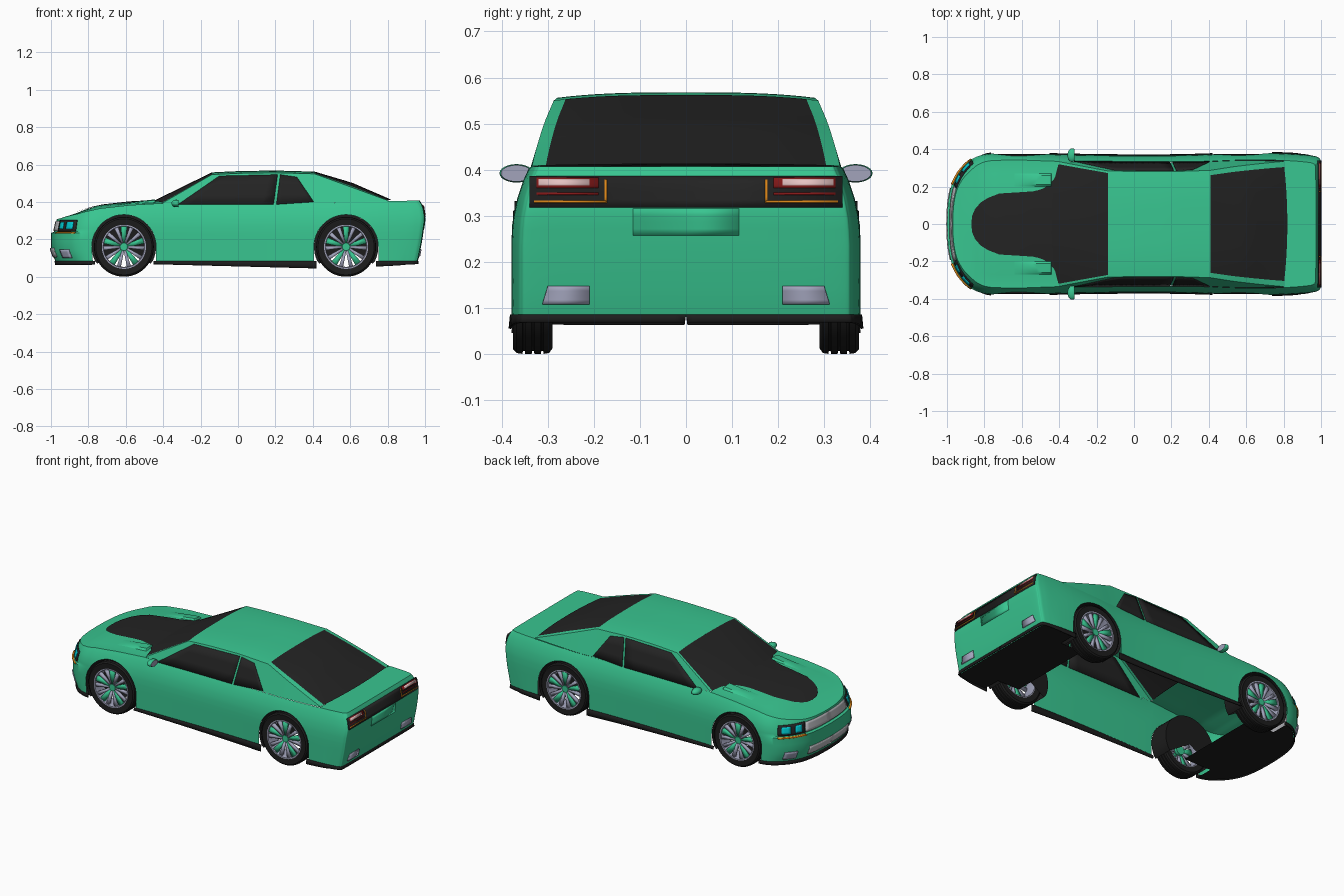
import bpy, bmesh
from math import sin, cos, pi, sqrt, radians
from mathutils import Vector

if "Cube" in bpy.data.objects:
    bpy.data.objects.remove(bpy.data.objects["Cube"])


def material(name, r, g, b):
    m = bpy.data.materials.new(name)
    m.diffuse_color = (r, g, b, 1)
    m.use_nodes = True
    m.node_tree.nodes["Principled BSDF"].inputs["Base Color"].default_value = m.diffuse_color
    return m


GREEN = material("green_paint", .04, .56, .28)
BLACK = material("black_trim", .012, .012, .012)
GLASS = material("dark_glass", .017, .017, .017)
LILAC = material("lilac_metal", .36, .37, .50)
SILVER = material("silver", .5, .5, .53)
RED = material("red_lens", .25, .01, .01)
PINK = material("pale_lens", .8, .55, .55)
ORANGE = material("orange_lens", .75, .25, .01)
CYAN = material("cyan_lens", .0, .55, .6)


def clamp(v, a=0.0, b=1.0):
    return max(a, min(b, v))


def interp(pts, x):
    if x <= pts[0][0]:
        return pts[0][1]
    for (a, fa), (b, fb) in zip(pts, pts[1:]):
        if x <= b:
            return fa + (fb - fa) * (x - a) / max(b - a, 1e-9)
    return pts[-1][1]


def span(a, b, n):
    return [a + (b - a) * i / n for i in range(n + 1)]


def patch(name, f, us, vs, mat, thick=0, mirror=True):
    """Grid surface from a function f(u, v), optionally thickened and mirrored in y."""
    bm = bmesh.new()
    g = [[bm.verts.new(f(u, v)) for v in vs] for u in us]
    for a, b in zip(g, g[1:]):
        for j in range(len(vs) - 1):
            bm.faces.new((a[j], b[j], b[j + 1], a[j + 1]))
    bmesh.ops.remove_doubles(bm, verts=bm.verts, dist=1e-5)
    bmesh.ops.recalc_face_normals(bm, faces=bm.faces)
    me = bpy.data.meshes.new(name)
    bm.to_mesh(me)
    bm.free()
    me.materials.append(mat)
    ob = bpy.data.objects.new(name, me)
    bpy.context.collection.objects.link(ob)
    bpy.ops.object.select_all(action='DESELECT')
    ob.select_set(True)
    bpy.context.view_layer.objects.active = ob
    bpy.ops.object.shade_smooth_by_angle(angle=radians(35))
    if thick:
        s = ob.modifiers.new("thickness", 'SOLIDIFY')
        s.thickness, s.offset = thick, 0
    if mirror:
        ob.modifiers.new("mirror", 'MIRROR').use_axis = (False, True, False)
    return ob


def bilerp(b0, b1, t0, t1):
    b0, b1, t0, t1 = map(Vector, (b0, b1, t0, t1))
    return lambda u, v: b0.lerp(b1, u).lerp(t0.lerp(t1, u), v)


# Plan outline of half the body, front centre to rear centre
PLAN = [Vector(p) for p in [
    (-.999, 0), (-.995, .1), (-.98, .19), (-.955, .25), (-.92, .30), (-.87, .345), (-.80, .372),
    (-.70, .379), (-.58, .379), (-.4, .372), (-.1, .367), (.2, .367), (.4, .372), (.55, .379),
    (.75, .379), (.9, .372), (.96, .366), (.988, .358), (.998, .335), (1, .2), (1, 0)]]
dense = []
for i in range(len(PLAN) - 1):
    p0, p1, p2, p3 = PLAN[max(i - 1, 0)], PLAN[i], PLAN[i + 1], PLAN[min(i + 2, len(PLAN) - 1)]
    for t in span(0, 5 / 6, 5):
        dense.append(.5 * (2 * p1 + (p2 - p0) * t + (2 * p0 - 5 * p1 + 4 * p2 - p3) * t * t
                           + (3 * p1 - p0 - 3 * p2 + p3) * t ** 3))
dense.append(PLAN[-1])
side_plan = [(p.x, p.y) for p in dense if -.9 < p.x < .98]
nose_plan = [(p.y, p.x) for p in dense if p.x < -.79]

AXLES, AXLE_Z, ARCH_R = (-.61, .578), .16, .172
xs = span(-.79, .83, 36) + [-.40, .80]
for c in AXLES:
    xs = [x for x in xs if abs(x - c) > ARCH_R + .004]
    xs += [c + ARCH_R * cos(a) for a in span(0, pi, 24)] + [c - ARCH_R - .0005, c + ARCH_R + .0005]
stations = ([p for p in dense if p.x < -.8] + [Vector((x, interp(side_plan, x))) for x in sorted(xs)]
            + [p for p in dense if p.x > .84])


def arch(x, z):
    for c in AXLES:
        if abs(x - c) <= ARCH_R + 1e-6:
            z = max(z, AXLE_Z + sqrt(max(0, ARCH_R ** 2 - (x - c) ** 2)))
    return z


def belt(x, y):
    z = interp([(-1, .307), (-.96, .318), (-.85, .345), (-.74, .365), (-.58, .383), (-.4, .393),
                (0, .39), (.5, .395), (.8, .405), (1, .407)], x)
    if x < -.3:
        z += .016 * max(0, 1 - (y / .34) ** 2) * clamp((x + .97) / .2)
    return z


def wall(x, y, z):
    s = clamp((z - .235) / (belt(x, y) - .235))
    k = interp([(0, 1), (.3, .993), (.6, .967), (.85, .93), (1, .9)], s)
    front = clamp((-.74 - x) / .15)
    rear = clamp((x - .85) / .08)
    dx = front * (interp([(.06, .03), (.09, .02), (.14, 0)], z)
                  + interp([(0, 0), (.06, .015), (1, .03)], s))
    dx += rear * (interp([(.06, -.046), (.1, -.034), (.2, -.014), (.3, 0)], z)
                  + interp([(.5, 0), (.8, -.008), (1, -.028)], s))
    return Vector((x + dx, y * k, z))


# Body sides, nose and tail in one wrap with wheel arches
def body_side(p, r):
    b = belt(p.x, p.y)
    z = r if r < .5 else .235 + (b - .235) * (r - 1)
    return wall(p.x, p.y, arch(p.x, z))


patch("body_shell", body_side, stations,
      [.08, .1, .14, .19, .235, 1.06, 1.2, 1.35, 1.5, 1.62, 1.74, 1.85, 1.93, 2], GREEN)


# Bonnet and boot lid
def deck(p, v):
    w = wall(p.x, p.y, belt(p.x, p.y))
    return (w.x, w.y * v, belt(p.x, p.y * v))


patch("bonnet", deck, [p for p in stations if p.x < -.399], span(0, 1, 10), GREEN)
patch("boot_lid", deck, [p for p in stations if p.x > .799], span(0, 1, 4), GREEN)


def bonnet_z(x, y):
    return belt(x - .03 * clamp((-.74 - x) / .15), y / .9)


STRIPE = [(-.87, 0), (-.865, .045), (-.85, .08), (-.82, .115), (-.78, .14), (-.72, .163),
          (-.53, .175), (-.47, .195), (-.43, .235), (-.40, .30)]
patch("bonnet_stripe", lambda x, v: (x, interp(STRIPE, x) * v, bonnet_z(x, interp(STRIPE, x) * v) + .004),
      [s[0] for s in STRIPE[:6]] + span(-.68, -.4, 10), span(0, 1, 8), GLASS)
patch("bonnet_scoop", lambda x, v: (x, .2 + .07 * v, bonnet_z(x, .2 + .07 * v) + .002
      + .012 * clamp((x + .64) / .18) * (x < -.441) * (0 < v < 1)),
      span(-.64, -.46, 6) + [-.445, -.44], [0, .15, .5, .85, 1], GREEN)


# Cabin: sides, roof, pillars and screens
def edge_z(x):
    return interp([(-.4, .396), (-.14, .546), (0, .553), (.2, .556), (.41, .55), (.8, .408)], x)


def side_y(x, z):
    return .9 * interp(side_plan, x) - .3 * (z - .39)


def top(x, v):
    z = edge_z(x)
    c = interp([(-.4, .01), (-.14, .012), (.41, .012), (.6, .022), (.8, .004)], x)
    bow = -.05 * clamp((-.14 - x) / .26) + .02 * clamp((x - .41) / .39)
    return (x + bow * (1 - v * v), side_y(x, z) * v, z + c * (1 - v ** 3))


def cabin_side(x, v):
    b = belt(x, .4)
    z = b + (max(edge_z(x), b) - b) * v
    return (x, side_y(x, z), z)


front_x, roof_x, rear_x = span(-.4, -.14, 8), span(-.14, .41, 10), span(.41, .8, 10)
patch("cabin_side", cabin_side, front_x + roof_x[1:] + rear_x[1:], span(0, 1, 4), GREEN)
patch("roof", top, roof_x, span(0, 1, 10), GREEN)
patch("windscreen", top, front_x, span(0, .96, 8), GLASS)
patch("windscreen_pillar", top, front_x, [.96, 1], GREEN)
patch("rear_screen", top, rear_x, span(0, .91, 8), GLASS)
patch("rear_pillar", top, rear_x, [.91, .95, 1], GREEN)


def window(name, b0, b1, t0, t1):
    q = bilerp(b0, b1, t0, t1)
    def f(u, v):
        x, z = q(u, v)
        return (x, side_y(x, z), z)
    patch(name, f, span(0, 1, 8), span(0, 1, 3), GLASS, .008)


window("door_window", (-.32, .386), (.19, .386), (-.10, .538), (.212, .545))
window("quarter_window", (.205, .386), (.405, .4), (.226, .545), (.315, .532))


# Black lower lip around the body, and the floor panels at each end
def lip(p, v):
    low = interp([(-1, .063), (-.44, .067), (.4, .045), (.75, .055), (1, .068)], p.x)
    w = wall(p.x, p.y, .085 + (low - .085) * v)
    return w + Vector((.006 * (1 if p.x > 0 else -1) * (abs(p.x) > .85), .003, 0)) * v


r = ARCH_R - .015
for name, lo, hi in (("front_lip", -2, AXLES[0] - r), ("side_sill", AXLES[0] + r, AXLES[1] - r),
                     ("rear_lip", AXLES[1] + r, 2)):
    patch(name, lip, [p for p in stations if lo < p.x < hi], [0, .5, 1], BLACK, .006)


def floor_panel(p, v):
    w = wall(p.x, p.y, .068)
    near = any(abs(p.x - c) < ARCH_R for c in AXLES)
    return (w.x, (min(w.y, .27) if near else w.y) * v, .068)


patch("front_floor", floor_panel, [p for p in stations if p.x < -.57], [0, .5, 1], BLACK)
patch("rear_floor", floor_panel, [p for p in stations if p.x > .6], [0, .5, 1], BLACK)


# Wheels, with liners behind them
def wheel(label, cx):
    def ring(a, q):
        return (cx + q[0] * cos(a), q[1], AXLE_Z + q[0] * sin(a))
    def liner(a, q):
        x, y, z = ring(a, q)
        return (x, y, max(z, .07))
    turn = span(0, 2 * pi, 48)
    tyre = [(.117, .292), (.148, .29), (.158, .297)]
    for y in (.312, .332, .352):
        tyre += [(.16, y - .003), (.154, y - .002), (.154, y + .002), (.16, y + .003)]
    tyre += [(.158, .368), (.15, .375), (.117, .372)]
    patch(label + "_tyre", ring, turn, tyre, BLACK)
    patch(label + "_rim", ring, turn, [(.112, .292), (.118, .292), (.118, .374), (.111, .374),
                                       (.107, .362), (.112, .292)], LILAC)
    patch(label + "_hub", ring, turn, [(.0, .362), (.02, .362), (.028, .356), (.028, .33), (0, .33)], GREEN)
    patch(label + "_arch_liner", liner, span(-.6, pi + .6, 32),
          [(ARCH_R, .372), (ARCH_R, .25), (0, .25)], BLACK)
    for i in range(5):
        mid = pi / 2 + i * 2 * pi / 5
        for part, off, wi, wo, mat in (("spoke", 0, .009, .017, GREEN), ("spoke_left", -.38, .006, .011, LILAC),
                                       ("spoke_right", .38, .006, .011, LILAC)):
            def spoke(t, s, a=mid + off, wi=wi, wo=wo):
                rr, w = .022 + .09 * t, (wi + (wo - wi) * t) * s
                return (cx + rr * cos(a) - w * sin(a), .354 + .008 * t, AXLE_Z + rr * sin(a) + w * cos(a))
            patch(f"{label}_{part}_{i + 1}", spoke, [0, .5, 1], [-1, 1], mat, .014)


wheel("front_wheel", AXLES[0])
wheel("rear_wheel", AXLES[1])


# Tail lights, plate panel and exhausts, laid on the tail
def tail(name, mat, off, b0, b1, t0, t1):
    q = bilerp(b0, b1, t0, t1)
    def f(u, v):
        y, z = q(u, v)
        return (wall(1, 0, z).x + off, y, z)
    patch(name, f, [0, 1], span(0, 1, 4), mat, .006)


def tail_box(name, mat, off, y0, y1, z0, z1):
    tail(name, mat, off, (y0, z0), (y1, z0), (y0, z1), (y1, z1))


tail_box("tail_band", GLASS, -.001, 0, .34, .318, .385)
tail_box("tail_lamp_red_upper", RED, .001, .19, .325, .36, .381)
tail_box("tail_lamp_pale", PINK, .002, .21, .32, .365, .378)
tail_box("tail_lamp_red_bar", RED, .001, .19, .325, .345, .35)
tail_box("tail_lamp_orange_bar", ORANGE, .001, .174, .33, .328, .333)
tail_box("tail_lamp_orange_post", ORANGE, .001, .172, .177, .328, .378)
tail_box("plate_panel", GREEN, -.001, 0, .115, .257, .316)
tail("exhaust", LILAC, .003, (.21, .108), (.312, .108), (.21, .147), (.3, .147))


# Nose parts, following the curve of the front
def nose(name, mat, off, y0, y1, z0, z1, n=8):
    def f(y, z):
        w = wall(interp(nose_plan, y), y, z)
        return w + Vector((-off, off * y * 2, 0))
    patch(name, f, span(y0, y1, n), span(z0, z1, 4), mat, .006)


nose("grille", SILVER, .002, 0, .2, .245, .298)
nose("headlamp_housing", GLASS, .002, .205, .338, .243, .303)
nose("headlamp_inner", CYAN, .006, .225, .262, .255, .293, 3)
nose("headlamp_outer", CYAN, .006, .285, .325, .255, .293, 3)
nose("indicator_strip", ORANGE, .003, .21, .345, .231, .238)
nose("lower_grille", SILVER, .002, 0, .19, .105, .155)
nose("fog_lamp", LILAC, .002, .26, .32, .1, .145, 4)

# Door mirrors
patch("mirror_housing", lambda a, b: (-.33 + .026 * min(cos(a) * cos(b), .5), .368 + .037 * sin(b),
      .392 + .02 * sin(a) * cos(b)), span(0, 2 * pi, 24), span(-pi / 2, pi / 2, 12), GREEN)
patch("mirror_glass", lambda a, t: (-.316, .368 + .034 * t * sin(a), .392 + .018 * t * cos(a)),
      span(0, 2 * pi, 24), [0, 1], LILAC)
